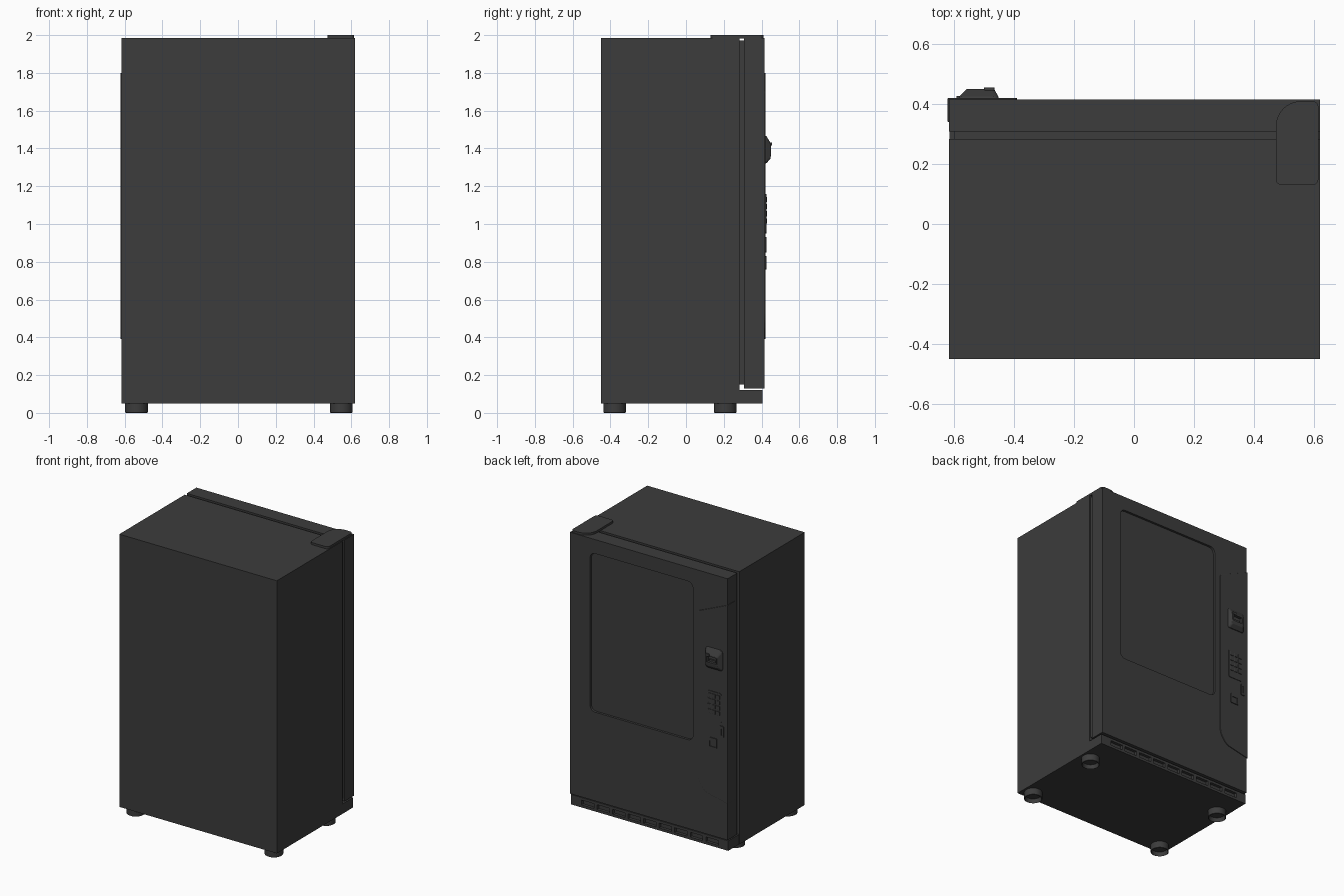
import bpy, bmesh, math
from mathutils import Vector

if "Cube" in bpy.data.objects:
    bpy.data.objects.remove(bpy.data.objects["Cube"])

dark = bpy.data.materials.new("dark_grey")
dark.diffuse_color = (0.045, 0.045, 0.045, 1)
dark.use_nodes = True
dark.node_tree.nodes["Principled BSDF"].inputs["Base Color"].default_value = dark.diffuse_color


def finish(name, bm):
    bmesh.ops.recalc_face_normals(bm, faces=bm.faces)
    me = bpy.data.meshes.new(name)
    bm.to_mesh(me)
    bm.free()
    ob = bpy.data.objects.new(name, me)
    bpy.context.collection.objects.link(ob)
    me.materials.append(dark)
    return ob


def fillet(pts, radii, steps=6):
    """Round the corners of a 2D polygon."""
    out = []
    for i, p in enumerate(pts):
        p = Vector(p)
        r = radii[i] if isinstance(radii, (list, tuple)) else radii
        if r <= 0:
            out.append(p)
            continue
        a = (Vector(pts[i - 1]) - p).normalized()
        b = (Vector(pts[(i + 1) % len(pts)]) - p).normalized()
        s, e = p + a * r, p + b * r
        for k in range(steps + 1):
            t = k / steps
            w = 0.41 * 2 * t * (1 - t)
            d = (1 - t) ** 2 + t * t + math.sqrt(2) * t * (1 - t)
            c = math.sqrt(2) * t * (1 - t)
            out.append((s * (1 - t) ** 2 + p * c + e * t * t) / d)
    return out


def rect(a0, a1, b0, b1, r=0):
    return fillet([(a0, b0), (a1, b0), (a1, b1), (a0, b1)], r)


def loft(name, sections, axis="y"):
    """Closed solid through outlines; each section is (outline, depth)."""
    bm = bmesh.new()
    rings = []
    for pts, d in sections:
        rings.append([bm.verts.new((p[0], d, p[1]) if axis == "y" else (p[0], p[1], d)) for p in pts])
    for r0, r1 in zip(rings, rings[1:]):
        for i in range(len(r0)):
            j = (i + 1) % len(r0)
            bm.faces.new((r0[i], r0[j], r1[j], r1[i]))
    bm.faces.new(rings[0])
    bm.faces.new(rings[-1])
    return finish(name, bm)


def box(name, x0, x1, y0, y1, z0, z1):
    return loft(name, [(rect(x0, x1, z0, z1), y0), (rect(x0, x1, z0, z1), y1)])


def cut(ob, cutter):
    mod = ob.modifiers.new("cut", "BOOLEAN")
    mod.object = cutter
    mod.solver = "EXACT"
    bpy.context.view_layer.objects.active = ob
    bpy.ops.object.modifier_apply(modifier=mod.name)
    bpy.data.objects.remove(cutter)


def bevel(ob, w):
    m = ob.modifiers.new("bevel", "BEVEL")
    m.width, m.segments, m.limit_method = w, 2, "ANGLE"


# Cabinet, door seal and door
box("cabinet", -0.617, 0.62, -0.45, 0.284, 0.05, 1.985)
box("door_seal", -0.6, 0.61, 0.28, 0.312, 0.15, 1.972)
door = box("door", -0.617, 0.62, 0.308, 0.415, 0.13, 1.985)
cut(door, loft("window_cutter", [(rect(-0.345, 0.463, 0.76, 1.885, 0.04), y) for y in (0.39, 0.45)]))
loft("window_glass", [(rect(-0.343, 0.461, 0.762, 1.883, 0.04), y) for y in (0.385, 0.402)])

# Hinge cover on top
outline = fillet([(0.473, 0.13), (0.615, 0.13), (0.615, 0.41), (0.473, 0.41)],
                 [0.02, 0.02, 0.02, 0.085], 8)
loft("hinge_cover", [(outline, 1.983), (outline, 2.0)], "z")

# Kick plate with vent slots
kick = box("kick_plate", -0.615, 0.62, 0.28, 0.405, 0.05, 0.12)
for i in range(9):
    x = (i - 4) * 0.122
    cut(kick, box("slot_cutter", x - 0.049, x + 0.049, 0.385, 0.45, 0.068, 0.102))

# Control panel wrapping the door edge
panel_pts = fillet([(-0.622, 0.39), (-0.44, 0.43), (-0.39, 0.5), (-0.39, 1.70), (-0.622, 1.80)],
                   [0, 0.03, 0.03, 0.012, 0])
panel = loft("control_panel", [(panel_pts, 0.34), (panel_pts, 0.421)])
bevel(panel, 0.003)

# Bill acceptor: tapered bezel with a slot and a raised lip
bill = loft("bill_acceptor", [
    (rect(-0.585, -0.45, 1.32, 1.47, 0.015), 0.415),
    (rect(-0.582, -0.453, 1.322, 1.465, 0.015), 0.426),
    (rect(-0.562, -0.465, 1.345, 1.43, 0.012), 0.447),
    (rect(-0.558, -0.469, 1.365, 1.425, 0.01), 0.45)])
cut(bill, box("bill_cutter", -0.55, -0.478, 0.43, 0.48, 1.372, 1.415))
box("bill_slot_tray", -0.54, -0.488, 0.425, 0.44, 1.376, 1.39)
loft("bill_light", [(rect(-0.5, -0.466, 1.415, 1.432, 0.005), y) for y in (0.43, 0.455)])

# Keypad with buttons
loft("keypad_plate", [(rect(-0.575, -0.457, 0.95, 1.16, 0.015), y) for y in (0.415, 0.425)])
for r in range(4):
    for c in range(3):
        x, z = -0.516 + (c - 1) * 0.034, 1.13 - r * 0.038
        bevel(box("keypad_button", x - 0.013, x + 0.013, 0.42, 0.429, z - 0.014, z + 0.014), 0.002)

# Coin slot and coin return
coin = loft("coin_slot", [(rect(-0.592, -0.562, 0.85, 0.932, 0.006), y) for y in (0.415, 0.427)])
cut(coin, box("coin_cutter", -0.58, -0.574, 0.422, 0.45, 0.868, 0.914))
ret = loft("coin_return", [(rect(-0.54, -0.475, 0.76, 0.83, 0.006), y) for y in (0.415, 0.427)])
cut(ret, box("return_cutter", -0.53, -0.485, 0.4225, 0.45, 0.768, 0.808))

# Hollow round feet
for x in (-0.537, 0.547):
    for y in (-0.378, 0.208):
        circ = lambda r: [(x + r * math.cos(a * math.tau / 32), y + r * math.sin(a * math.tau / 32))
                          for a in range(32)]
        foot = loft("foot", [(circ(0.05), 0.03), (circ(0.055), 0.0), (circ(0.06), 0.003),
                             (circ(0.06), 0.052)], "z")
        bpy.ops.object.select_all(action="DESELECT")
        foot.select_set(True)
        bpy.context.view_layer.objects.active = foot
        bpy.ops.object.shade_smooth_by_angle(angle=math.radians(30))
